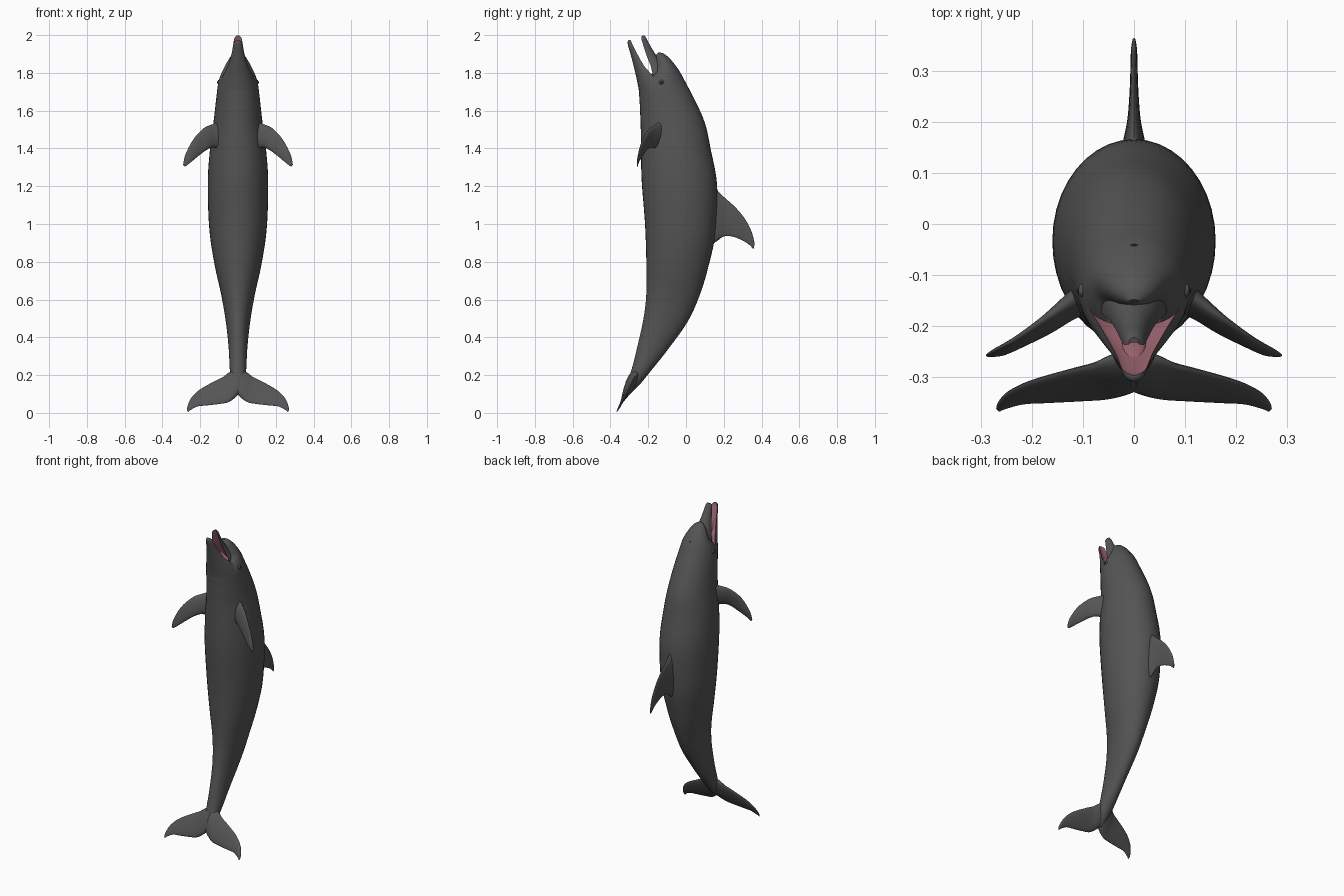
import bpy, bmesh, math
from mathutils import Vector, Matrix


def material(name, rgb):
    m = bpy.data.materials.new(name)
    m.diffuse_color = (*rgb, 1)
    return m


GREY = material("dark grey skin", (0.09, 0.09, 0.09))
PINK = material("mouth pink", (0.33, 0.13, 0.16))
BLACK = material("eye black", (0.015, 0.015, 0.015))


def catmull(p0, p1, p2, p3, t):
    return [0.5 * (2*b + (c - a)*t + (2*a - 5*b + 4*c - d)*t*t + (3*b - a - 3*c + d)*t**3)
            for a, b, c, d in zip(p0, p1, p2, p3)]


def finish(bm, name, mats):
    bmesh.ops.recalc_face_normals(bm, faces=bm.faces)
    me = bpy.data.meshes.new(name)
    bm.to_mesh(me)
    bm.free()
    for m in mats:
        me.materials.append(m)
    me.shade_smooth()
    me.set_sharp_from_angle(angle=math.radians(50))
    ob = bpy.data.objects.new(name, me)
    bpy.context.collection.objects.link(ob)
    return ob


def loft(name, stations, normal=(1, 0, 0), sides=32, sub=6, groove=None, pink=None):
    """Skin smooth rings; each station is (edge A, edge B, half thickness along normal)."""
    n = Vector(normal).normalized()
    flat = [[*a, *b, w] for a, b, w in stations]
    flat = [flat[0]] + flat + [flat[-1]]
    rows = [catmull(*flat[i:i + 4], k / sub) for i in range(len(flat) - 3) for k in range(sub)]
    rows.append(flat[-1])
    bm = bmesh.new()
    rings = []
    for r in rows:
        a, b, w = Vector(r[0:3]), Vector(r[3:6]), max(r[6], 0.001)
        ring = []
        for j in range(sides):
            t = math.tau * j / sides
            c, s = math.cos(t), math.sin(t)
            if groove is None:
                p = (a + b) / 2 + (a - b) / 2 * c
            else:   # D section hollowed on the B side
                p = b + (a - b) * (c if c > 0 else -groove * c)
            ring.append(bm.verts.new(p + n * w * s))
        rings.append(ring)
    for i in range(len(rings) - 1):
        for j in range(sides):
            k = (j + 1) % sides
            f = bm.faces.new((rings[i][j], rings[i][k], rings[i + 1][k], rings[i + 1][j]))
            if pink and pink(i / sub, math.cos(math.tau * (j + 0.5) / sides)):
                f.material_index = 1
    bm.faces.new(rings[0])
    bm.faces.new(rings[-1])
    return finish(bm, name, [GREY, PINK])


def side_stations(rows):
    """Stations in the middle plane from (yA, zA, yB, zB, half width)."""
    return [((0, a, b), (0, c, d), w) for a, b, c, d, w in rows]


def ellipsoid(name, loc, radii, mat, tilt=0):
    bm = bmesh.new()
    bmesh.ops.create_uvsphere(bm, u_segments=20, v_segments=12, radius=1)
    bm.transform(Matrix.Translation(loc) @ Matrix.Rotation(tilt, 4, 'X') @ Matrix.Diagonal((*radii, 1)))
    return finish(bm, name, [mat])


# Body: belly edge, back edge, half width, from tail stock to forehead
loft("body", side_stations([
    (-.325, .11, -.30, .095, .012), (-.305, .18, -.245, .15, .034),
    (-.285, .24, -.20, .205, .043), (-.253, .37, -.10, .33, .050),
    (-.225, .50, .01, .485, .066), (-.21, .63, .075, .63, .090),
    (-.21, .80, .12, .78, .125), (-.217, 1.0, .155, .95, .152),
    (-.235, 1.235, .165, 1.20, .160), (-.238, 1.40, .13, 1.40, .148),
    (-.24, 1.52, .10, 1.535, .131), (-.245, 1.64, .045, 1.66, .117),
    (-.247, 1.72, -.005, 1.755, .106), (-.215, 1.765, -.032, 1.805, .093),
    (-.175, 1.80, -.06, 1.845, .075), (-.165, 1.84, -.09, 1.88, .055),
    (-.163, 1.87, -.12, 1.903, .036), (-.158, 1.895, -.148, 1.908, .012)]),
    sides=40, pink=lambda u, c: u > 13 and c > .8)

# Upper beak and lower jaw: outer edge, mouth edge, half width
loft("upper_beak", side_stations([
    (-.09, 1.81, -.165, 1.765, .070), (-.115, 1.85, -.178, 1.80, .060),
    (-.148, 1.88, -.188, 1.84, .048), (-.170, 1.912, -.208, 1.89, .035),
    (-.195, 1.955, -.226, 1.945, .026), (-.211, 1.985, -.236, 1.98, .020),
    (-.222, 1.999, -.236, 1.995, .010)]), groove=.3, pink=lambda u, c: c < -.1)
loft("lower_jaw", side_stations([
    (-.243, 1.66, -.14, 1.69, .105), (-.252, 1.72, -.15, 1.745, .098),
    (-.264, 1.78, -.178, 1.787, .080), (-.278, 1.84, -.220, 1.835, .055),
    (-.294, 1.90, -.254, 1.893, .036), (-.308, 1.95, -.281, 1.945, .025),
    (-.308, 1.967, -.289, 1.965, .018), (-.302, 1.974, -.294, 1.973, .008)]),
    groove=.3, pink=lambda u, c: c < -.1)

# Tongue
ellipsoid("tongue", (0, -.235, 1.83), (.024, .012, .07), PINK, math.radians(32))

# Dorsal fin: leading edge, trailing edge, half thickness
loft("dorsal_fin", side_stations([
    (.12, 1.26, .10, .87, .034), (.165, 1.18, .165, .91, .021),
    (.21, 1.135, .20, .934, .013), (.26, 1.09, .248, .933, .009),
    (.31, 1.03, .30, .912, .007), (.347, .96, .335, .89, .006),
    (.364, .895, .357, .866, .003)]), sides=24)

for s, side in ((1, "left"), (-1, "right")):
    # Flipper
    rows = [(.09, -.13, 1.55, .09, -.15, 1.39, .032), (.13, -.155, 1.53, .13, -.178, 1.405, .022),
            (.18, -.19, 1.508, .165, -.207, 1.393, .015), (.235, -.228, 1.45, .212, -.232, 1.358, .011),
            (.277, -.25, 1.37, .252, -.252, 1.325, .008), (.29, -.258, 1.315, .281, -.258, 1.303, .003)]
    loft(side + "_flipper", [((s*a, b, c), (s*d, e, f), w) for a, b, c, d, e, f, w in rows],
         (s * .57, .82, 0), sides=24)

    # Tail fluke, lying in a tilted plane
    rows = [(-.01, .24, -.004, .10, .030), (.045, .215, .022, .075, .024), (.08, .19, .055, .055, .016),
            (.12, .17, .10, .047, .012), (.20, .125, .17, .039, .009), (.245, .083, .215, .034, .007),
            (.265, .043, .25, .016, .005), (.27, .016, .263, .004, .002)]
    loft(side + "_fluke", [((s*a, -.369 + .5*b, b), (s*c, -.369 + .5*d, d), w) for a, b, c, d, w in rows],
         (0, 1, -.5), sides=24)

    # Eye with a lid behind it
    ellipsoid(side + "_eyelid", (s * .102, -.13, 1.75), (.007, .013, .012), GREY)
    ellipsoid(side + "_eye", (s * .105, -.13, 1.75), (.006, .008, .008), BLACK)

# Blowhole
ellipsoid("blowhole", (0, -.042, 1.818), (.007, .004, .003), BLACK, math.radians(-50))
